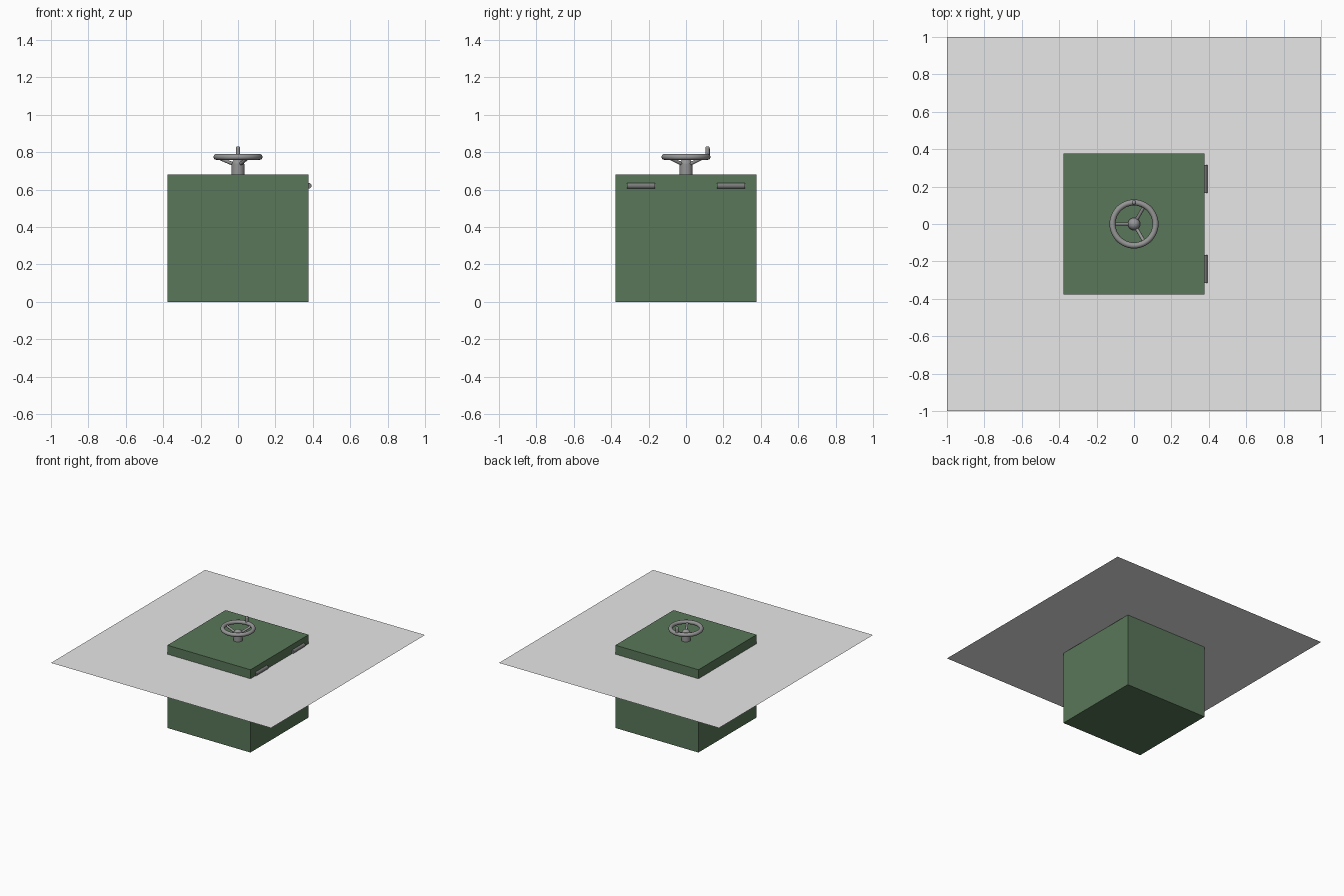
import bpy, math
from mathutils import Vector

if "Cube" in bpy.data.objects:
    bpy.data.objects.remove(bpy.data.objects["Cube"])


def material(name, rgb):
    m = bpy.data.materials.new(name)
    m.diffuse_color = (*rgb, 1)
    m.use_nodes = True
    m.node_tree.nodes["Principled BSDF"].inputs["Base Color"].default_value = m.diffuse_color
    return m


GREEN = material("painted green", (0.10, 0.18, 0.10))
GROUND = material("pale grey", (0.80, 0.80, 0.80))
STEEL = material("steel grey", (0.30, 0.30, 0.30))
DARK = material("dark steel", (0.20, 0.20, 0.20))


def finish(name, mat, smooth=False):
    ob = bpy.context.object
    ob.name = name
    ob.data.materials.append(mat)
    if smooth:
        bpy.ops.object.shade_smooth_by_angle(angle=math.radians(40))
    return ob


def box(name, size, z0, z1, mat):
    bpy.ops.mesh.primitive_cube_add(size=1, location=(0, 0, (z0 + z1) / 2))
    bpy.context.object.scale = (size, size, z1 - z0)
    bpy.ops.object.transform_apply(location=False, rotation=False, scale=True)
    return finish(name, mat)


def rod(name, a, b, radius, mat, sides=24):
    a, b = Vector(a), Vector(b)
    d = b - a
    bpy.ops.mesh.primitive_cylinder_add(
        vertices=sides, radius=radius, depth=d.length, location=(a + b) / 2,
        rotation=d.to_track_quat('Z', 'Y').to_euler())
    return finish(name, mat, True)


def ball(name, center, radius, mat):
    bpy.ops.mesh.primitive_uv_sphere_add(
        segments=24, ring_count=12, radius=radius, location=center)
    return finish(name, mat, True)


WIDTH = 0.755
SEAM = 0.606
TOP = 0.68

# Sunken shaft, lid and the surrounding floor sheet
box("shaft", WIDTH, 0, SEAM, GREEN)
box("lid", WIDTH, SEAM, TOP, GREEN)
bpy.ops.mesh.primitive_plane_add(size=2, location=(0, 0, SEAM))
finish("floor_sheet", GROUND)

# Hinge barrels along the right edge
for side, y in (("front", -0.24), ("back", 0.24)):
    rod(side + "_hinge", (0.377, y - 0.075, 0.621), (0.377, y + 0.075, 0.621),
        0.016, DARK)

# Hand wheel: stem, domed hub, rim and three sloping spokes
RIM = 0.115
WHEEL_Z = 0.775
rod("wheel_stem", (0, 0, TOP), (0, 0, 0.737), 0.035, STEEL, 32)
ball("wheel_hub", (0, 0, 0.735), 0.033, STEEL)
bpy.ops.mesh.primitive_torus_add(
    major_radius=RIM, minor_radius=0.016, major_segments=48, minor_segments=12,
    location=(0, 0, WHEEL_Z))
finish("wheel_rim", STEEL, True)
for i, deg in enumerate((60, 180, 300)):
    c, s = math.cos(math.radians(deg)), math.sin(math.radians(deg))
    rod(f"wheel_spoke_{i + 1}", (0.015 * c, 0.015 * s, 0.732),
        (RIM * c, RIM * s, WHEEL_Z), 0.009, STEEL, 16)

# Upright crank handle on the rim
rod("crank_handle", (0, RIM, WHEEL_Z), (0, RIM, 0.82), 0.012, STEEL)
ball("crank_handle_tip", (0, RIM, 0.82), 0.012, STEEL)
